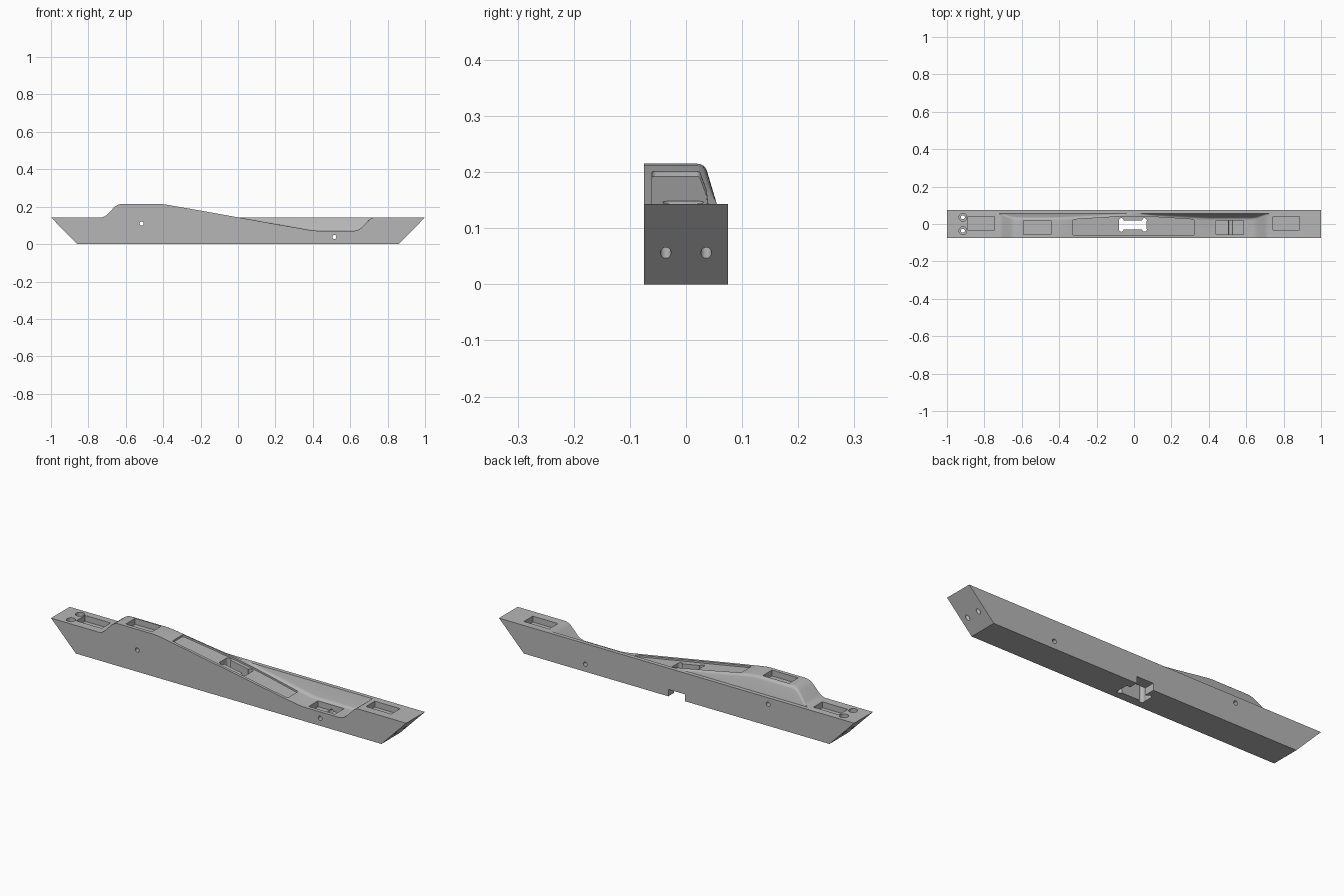
import bpy, bmesh, math
from mathutils import Matrix, Vector

if "Cube" in bpy.data.objects:
    bpy.data.objects.remove(bpy.data.objects["Cube"])

H = 0.143          # deck height of the beam
W = 0.075          # half width
R = 0.072          # rise / drop of the shaped top

grey = bpy.data.materials.new("mid grey")
grey.diffuse_color = (0.47, 0.47, 0.47, 1)
grey.use_nodes = True
grey.node_tree.nodes["Principled BSDF"].inputs["Base Color"].default_value = grey.diffuse_color


def make_object(name, bm):
    bmesh.ops.recalc_face_normals(bm, faces=bm.faces)
    mesh = bpy.data.meshes.new(name)
    bm.to_mesh(mesh)
    bm.free()
    ob = bpy.data.objects.new(name, mesh)
    bpy.context.collection.objects.link(ob)
    return ob


# Beam: cross-sections lofted along x; top rises on the left, drops on the right
half = [(0.08, 0.2 * R), (0.2, 0.5 * R), (0.385, 0.95 * R), (0.42, R), (0.625, R),
        (0.643, 0.93 * R), (0.66, 0.78 * R), (0.70, 0.2 * R), (0.714, 0.06 * R),
        (0.73, 0), (1.0, 0)]
stations = [(-x, d) for x, d in reversed(half)] + [(0, 0)] + [(x, -d) for x, d in half]


def section(x, d):
    base = Vector((0.055, H))
    corner = Vector((0.055 - 0.3 * abs(d), H + d))
    r = min(0.014, abs(d) * 0.5)
    a = corner + (base - corner).normalized() * r if d else corner
    c = corner - Vector((r, 0))
    arc = [a.lerp(corner, t).lerp(corner.lerp(c, t), t) for t in (0, 0.25, 0.5, 0.75, 1)]
    bx = max(-0.86, min(0.86, x))
    top = [Vector((W, H)), base] + arc + [Vector((-W, H + d))]
    return [(bx, -W, 0), (bx, W, 0)] + [(x, p.x, p.y) for p in top]


bm = bmesh.new()
rings = [[bm.verts.new(p) for p in section(x, d)] for x, d in stations]
n = len(rings[0])
for r0, r1 in zip(rings, rings[1:]):
    for i in range(n):
        j = (i + 1) % n
        bm.faces.new((r0[i], r0[j], r1[j], r1[i]))
bm.faces.new(rings[0])
bm.faces.new(rings[-1])
bmesh.ops.remove_doubles(bm, verts=bm.verts, dist=1e-5)
beam = make_object("beam", bm)
beam.data.materials.append(grey)


# Cutter helpers
def prism(points, low, high, bevel=0):
    bm = bmesh.new()
    lo = [bm.verts.new((x, y, low(x))) for x, y in points]
    hi = [bm.verts.new((x, y, high(x))) for x, y in points]
    bm.faces.new(lo)
    bm.faces.new(hi)
    sides = []
    for i in range(len(lo)):
        j = (i + 1) % len(lo)
        bm.faces.new((lo[i], lo[j], hi[j], hi[i]))
        sides.append(bm.edges.get((lo[i], hi[i])))
    if bevel:
        bmesh.ops.bevel(bm, geom=sides, offset=bevel, segments=4, profile=0.5, affect='EDGES')
    return make_object("cutter", bm)


def box(x0, x1, y0, y1, z0, z1):
    return prism([(x0, y0), (x1, y0), (x1, y1), (x0, y1)], lambda x: z0, lambda x: z1)


def rod(a, b, r, r2=None):
    a, b = Vector(a), Vector(b)
    rot = (b - a).to_track_quat('Z', 'Y').to_matrix().to_4x4()
    bm = bmesh.new()
    bmesh.ops.create_cone(bm, cap_ends=True, segments=24, radius1=r,
                          radius2=r if r2 is None else r2, depth=(b - a).length,
                          matrix=Matrix.Translation((a + b) / 2) @ rot)
    return make_object("cutter", bm)


def cut(cutter):
    cutter.hide_render = True
    mod = beam.modifiers.new("cut", 'BOOLEAN')
    mod.operation = 'DIFFERENCE'
    mod.solver = 'EXACT'
    mod.object = cutter
    bpy.context.view_layer.objects.active = beam
    bpy.ops.object.modifier_apply(modifier=mod.name)
    bpy.data.objects.remove(cutter)


# Shallow recess following the slope
slope = lambda x: H - 0.178 * x
cut(prism([(-0.327, -0.061), (0.322, -0.061), (0.322, 0.024), (0.14, 0.036), (0, 0.039),
           (-0.14, 0.036), (-0.327, 0.024)],
          lambda x: slope(x) - 0.009, lambda x: slope(x) + 0.06, 0.008))

# Central slot through the beam, with relieved corners
cut(box(-0.08, 0.068, -0.03, 0.02, -0.1, 0.4))
for x in (-0.068, 0.056):
    for y in (-0.029, 0.019):
        cut(rod((x, y, -0.12), (x, y, 0.42), 0.0125))

# Notch from the slot out of the back lower edge
cut(box(-0.047, 0.047, 0.0, 0.12, -0.08, 0.035))

# Rectangular pockets
for x0, x1, y0, y1, top in ((-0.592, -0.445, -0.056, 0.018, H + R),
                            (0.438, 0.585, -0.056, 0.018, H - R),
                            (-0.888, -0.745, -0.032, 0.039, H),
                            (0.743, 0.885, -0.032, 0.039, H)):
    cut(box(x0, x1, y0, y1, top - 0.03, top + 0.1))

# Cross holes from front to back
for x, z in ((-0.515, 0.11), (0.515, 0.038)):
    cut(rod((x, -0.2, z), (x, 0.2, z), 0.011))

# Counterbored holes on the left, blind pointed holes under the right end
for y in (-0.036, 0.036):
    cut(rod((-0.915, y, -0.1), (-0.915, y, 0.3), 0.0105))
    cut(rod((-0.915, y, 0.105), (-0.915, y, 0.31), 0.021))
    cut(rod((0.915, y, -0.1), (0.915, y, 0.105), 0.0095))
    cut(rod((0.915, y, 0.104), (0.915, y, 0.11), 0.0094, 0.0005))

beam.select_set(True)
bpy.context.view_layer.objects.active = beam
bpy.ops.object.shade_smooth_by_angle(angle=math.radians(25))
